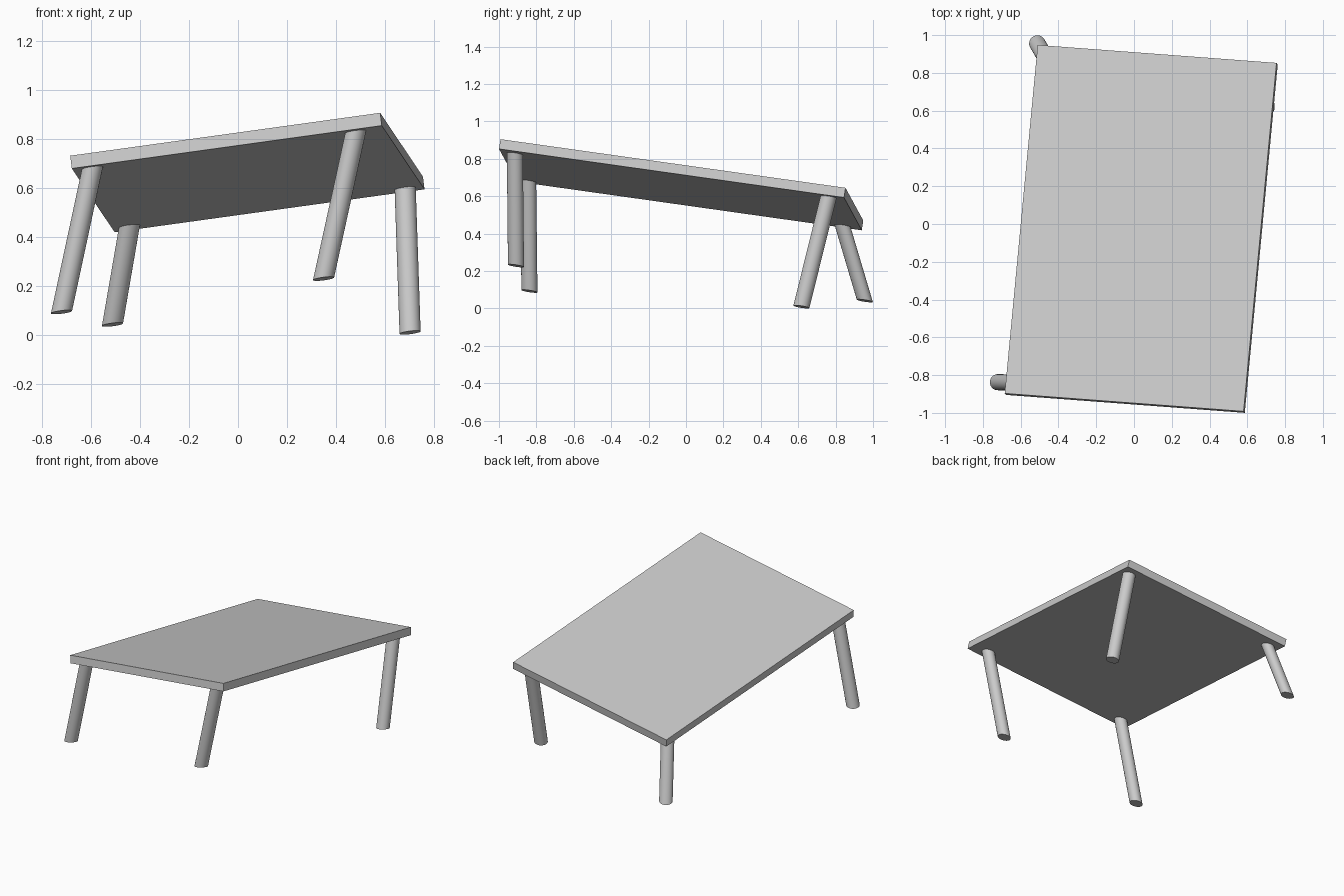
import bpy, bmesh, math
from mathutils import Vector, Matrix

if "Cube" in bpy.data.objects:
    bpy.data.objects.remove(bpy.data.objects["Cube"])

# Tilted frame of the tabletop: u across, v along, n up
u = Vector((1.265, -0.095, 0.175)).normalized()
n = u.cross(Vector((0.175, 1.845, -0.26))).normalized()
v = n.cross(u)
WIDTH, LENGTH, THICK = 1.28, 1.871, 0.053
TOP_CENTRE = Vector((0.035, -0.022, 0.6875))
LEG_R = 0.0435


def finish(name, bm):
    bmesh.ops.recalc_face_normals(bm, faces=bm.faces)
    mesh = bpy.data.meshes.new(name)
    bm.to_mesh(mesh)
    bm.free()
    ob = bpy.data.objects.new(name, mesh)
    bpy.context.collection.objects.link(ob)
    return ob


def frame(a, b, c, origin):
    m = Matrix((a, b, c)).transposed().to_4x4()
    m.translation = origin
    return m


# Tabletop: a thin box in the tilted frame
bm = bmesh.new()
bmesh.ops.create_cube(bm, size=1, matrix=frame(
    u * WIDTH, v * LENGTH, n * THICK, TOP_CENTRE - n * THICK / 2))
finish("tabletop", bm)


# Legs: slanted cylinders whose ends stay parallel to the tabletop
def leg(name, top_xy, foot):
    base = TOP_CENTRE - n * THICK
    x, y = top_xy
    z = base.z - (n.x * (x - base.x) + n.y * (y - base.y)) / n.z
    top, foot = Vector((x, y, z)), Vector(foot)
    bm = bmesh.new()
    bmesh.ops.create_cone(bm, cap_ends=True, segments=32, radius1=1, radius2=1,
                          depth=1, matrix=frame(u * LEG_R, v * LEG_R, top - foot, (top + foot) / 2))
    ob = finish(name, bm)
    bpy.ops.object.select_all(action='DESELECT')
    ob.select_set(True)
    bpy.context.view_layer.objects.active = ob
    bpy.ops.object.shade_smooth_by_angle(angle=math.radians(30))


leg("front_left_leg", (-0.594, -0.844), (-0.72, -0.837, 0.092))
leg("front_right_leg", (0.48, -0.915), (0.349, -0.909, 0.228))
leg("back_right_leg", (0.682, 0.762), (0.702, 0.617, 0.0085))
leg("back_left_leg", (-0.443, 0.837), (-0.512, 0.956, 0.041))
